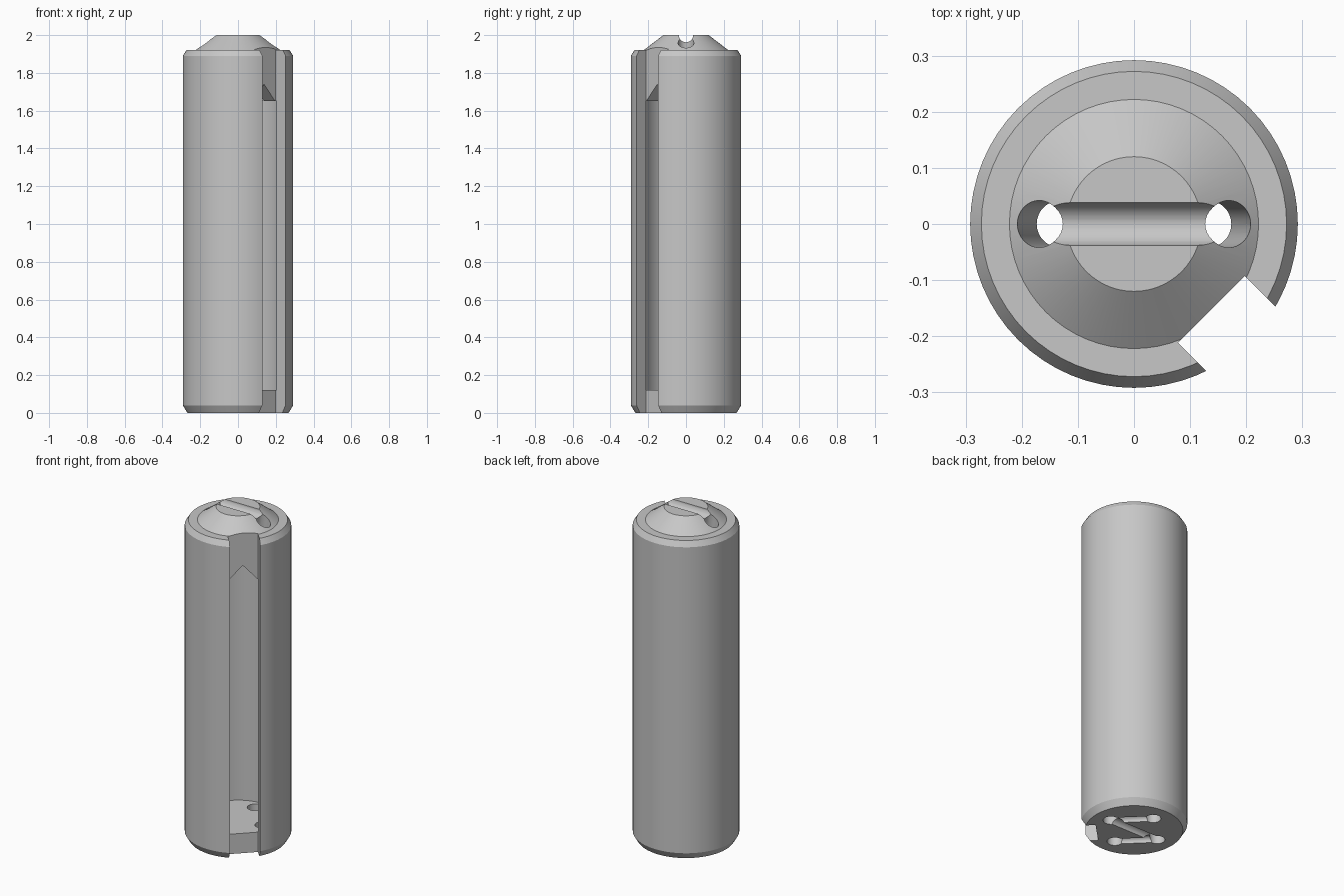
import bpy, bmesh, math
from mathutils import Matrix, Vector

cube = bpy.data.objects.get("Cube")
if cube:
    bpy.data.objects.remove(cube, do_unlink=True)

grey = bpy.data.materials.new("plain_grey")
grey.use_nodes = True
grey.diffuse_color = (0.57, 0.57, 0.57, 1)
grey.node_tree.nodes["Principled BSDF"].inputs["Base Color"].default_value = grey.diffuse_color


def make(name, bm, matrix=None):
    bmesh.ops.recalc_face_normals(bm, faces=bm.faces)
    mesh = bpy.data.meshes.new(name)
    bm.to_mesh(mesh)
    bm.free()
    if matrix:
        mesh.transform(matrix)
    mesh.materials.append(grey)
    ob = bpy.data.objects.new(name, mesh)
    bpy.context.collection.objects.link(ob)
    return ob


def lathe(name, profile, sides=64):
    """Stack rings of (radius, height) into a closed solid."""
    bm = bmesh.new()
    rings = [[bm.verts.new((r * math.cos(a), r * math.sin(a), z))
              for a in (math.tau * i / sides for i in range(sides))] for r, z in profile]
    for low, high in zip(rings, rings[1:]):
        for i in range(sides):
            j = (i + 1) % sides
            bm.faces.new((low[i], low[j], high[j], high[i]))
    bm.faces.new(rings[0])
    bm.faces.new(rings[-1])
    return make(name, bm)


def rod(name, start, end, radius):
    """Round bar between two points."""
    a, b = Vector(start), Vector(end)
    bm = bmesh.new()
    turn = (b - a).to_track_quat('Z', 'Y').to_matrix().to_4x4()
    bmesh.ops.create_cone(bm, cap_ends=True, segments=32, radius1=radius, radius2=radius,
                          depth=(b - a).length, matrix=Matrix.Translation((a + b) / 2) @ turn)
    return make(name, bm)


def prism(name, outline, near, far):
    """Extrude an outline (across, height) outward along the slot direction."""
    bm = bmesh.new()
    face = bm.faces.new([bm.verts.new((near, t, z)) for t, z in outline])
    moved = bmesh.ops.extrude_face_region(bm, geom=[face])["geom"]
    bmesh.ops.translate(bm, vec=(far - near, 0, 0),
                        verts=[v for v in moved if isinstance(v, bmesh.types.BMVert)])
    return make(name, bm, Matrix.Rotation(math.radians(-45), 4, 'Z'))


# Outer case with bevelled ends and conical cap
case = lathe("case", [(0.268, 0), (0.292, 0.04), (0.292, 1.89), (0.272, 1.922),
                      (0.222, 1.922), (0.12, 2.0)])

# Hollow chamber and the front slot with its gabled top
left, right = -0.094, 0.074
mid = (left + right) / 2
cutters = [
    lathe("chamber_cutter", [(0.226, 0.12), (0.226, 1.65)]),
    prism("slot_cutter", [(left, -0.1), (right, -0.1), (right, 2.1), (left, 2.1)], 0.205, 0.4),
    prism("gable_cutter", [(left + 0.001, 0.5), (right - 0.001, 0.5), (right - 0.001, 1.65),
                           (mid, 1.74), (left + 0.001, 1.65)], 0, 0.25),
    # Groove across the cap
    rod("cap_groove_cutter", (-0.4, 0, 2.0), (0.4, 0, 2.0), 0.038),
]

# Sloping cord holes in the cap
for s in (-1, 1):
    cutters.append(rod("cap_hole_cutter", (s * 0.186, 0, 2.1), (s * 0.125, 0, 1.6), 0.042))

# Base cord holes and the grooves that join them
base = [Vector(p) for p in ((0, -0.163, 0), (-0.165, 0, 0), (0.165, 0, 0), (0, 0.163, 0))]
for p in base:
    cutters.append(rod("base_hole_cutter", p + Vector((0, 0, -0.1)), p + Vector((0, 0, 0.2)), 0.043))
for a, b in zip(base, base[1:]):
    cutters.append(rod("base_groove_cutter", a, b, 0.028))

# Carve the case
bpy.context.view_layer.objects.active = case
for ob in bpy.context.selected_objects:
    ob.select_set(False)
case.select_set(True)
for cutter in cutters:
    cut = case.modifiers.new(cutter.name, 'BOOLEAN')
    cut.operation = 'DIFFERENCE'
    cut.solver = 'EXACT'
    cut.object = cutter
    bpy.ops.object.modifier_apply(modifier=cut.name)
    bpy.data.objects.remove(cutter, do_unlink=True)

bpy.ops.object.shade_smooth_by_angle(angle=math.radians(25))
